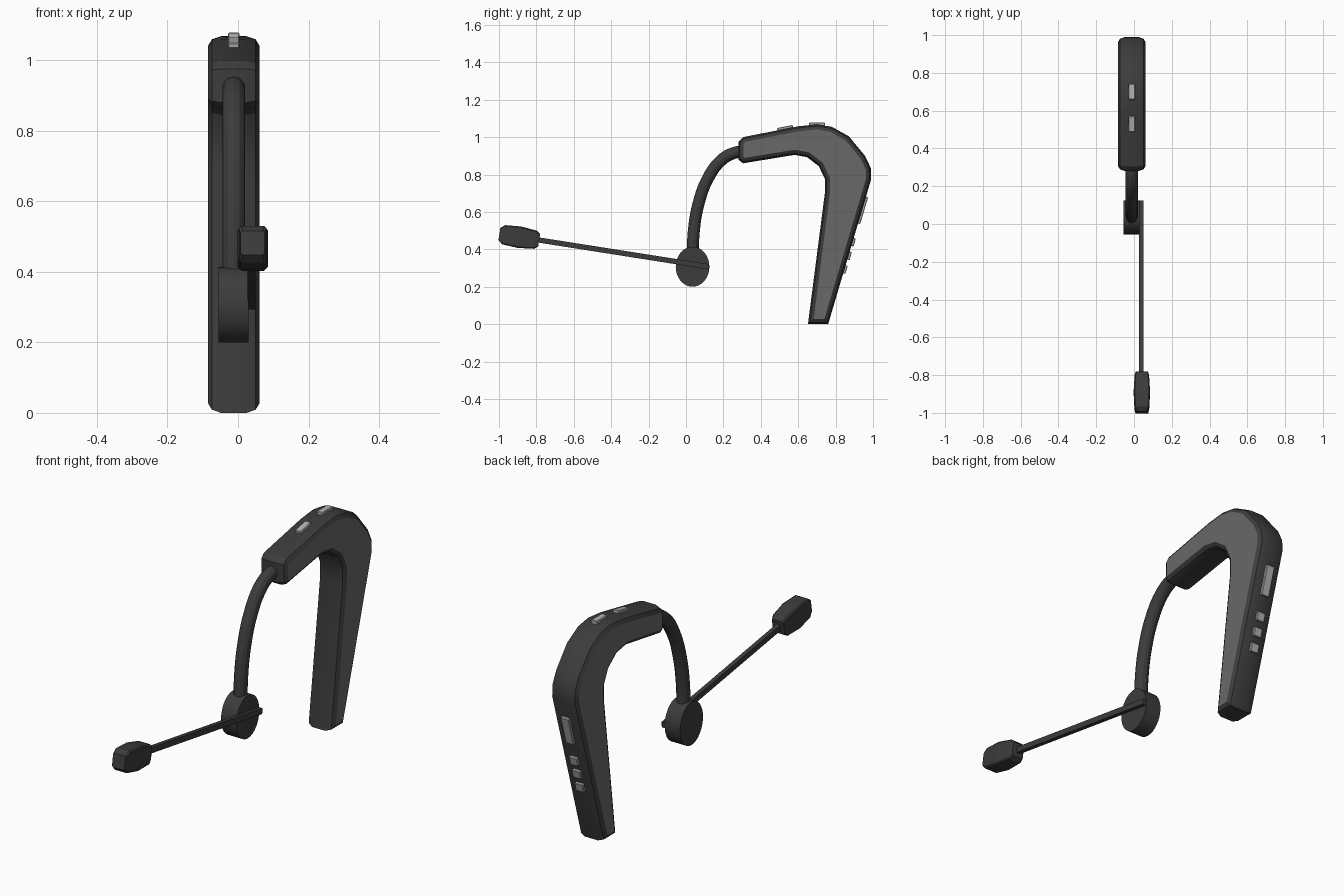
import bpy, bmesh, math
from mathutils import Vector

if "Cube" in bpy.data.objects:
    bpy.data.objects.remove(bpy.data.objects["Cube"])

CX = -0.012  # mid-plane of the ear hook


def material(name, v):
    m = bpy.data.materials.new(name)
    m.diffuse_color = (v, v, v, 1)
    m.use_nodes = True
    m.node_tree.nodes["Principled BSDF"].inputs["Base Color"].default_value = m.diffuse_color
    return m


DARK, PANEL, BUTTON = material("dark", 0.045), material("panel", 0.14), material("button", 0.45)


def finish(ob, mat, smooth=True):
    ob.data.materials.append(mat)
    bpy.ops.object.select_all(action='DESELECT')
    ob.select_set(True)
    bpy.context.view_layer.objects.active = ob
    if smooth:
        bpy.ops.object.shade_smooth_by_angle(angle=math.radians(25))
    return ob


def loft(name, rings, mat, smooth=True, cap_mat=None):
    """Skin a list of equal-length rings and close both ends."""
    bm = bmesh.new()
    vs = [[bm.verts.new(p) for p in r] for r in rings]
    n = len(rings[0])
    for a, b in zip(vs, vs[1:]):
        for i in range(n):
            j = (i + 1) % n
            bm.faces.new((a[i], a[j], b[j], b[i]))
    for cap in (vs[0], vs[-1]):
        bm.faces.new(cap).material_index = 1 if cap_mat else 0
    bmesh.ops.recalc_face_normals(bm, faces=bm.faces)
    me = bpy.data.meshes.new(name)
    bm.to_mesh(me)
    bm.free()
    ob = bpy.data.objects.new(name, me)
    bpy.context.collection.objects.link(ob)
    finish(ob, mat, smooth)
    if cap_mat:
        me.materials.append(cap_mat)
    return ob


def inset(poly, d):
    """Mitred inward offset of a clockwise outline."""
    pts = [Vector(p) for p in poly]
    out = []
    for i, p in enumerate(pts):
        e0 = (p - pts[i - 1]).normalized()
        e1 = (pts[(i + 1) % len(pts)] - p).normalized()
        n0, n1 = Vector((e0.y, -e0.x)), Vector((e1.y, -e1.x))
        out.append(p + (n0 + n1) * d / (1 + n0.dot(n1)))
    return out


def box(name, loc, size, angle, mat, bevel=0.0):
    bpy.ops.mesh.primitive_cube_add(size=1, location=loc, rotation=(angle, 0, 0))
    ob = bpy.context.object
    ob.name = name
    ob.scale = size
    bpy.ops.object.transform_apply(location=False, rotation=False, scale=True)
    if bevel:
        b = ob.modifiers.new("bevel", 'BEVEL')
        b.width = bevel
        b.segments = 1
    return finish(ob, mat, False)


# Ear hook: side outline (y, z) with chamfered rims and paler side panels
outline = [(0.28, 0.88), (0.28, 0.975), (0.305, 1.0), (0.60, 1.058), (0.70, 1.068),
           (0.78, 1.055), (0.87, 1.005), (0.957, 0.90), (0.988, 0.835), (0.99, 0.775),
           (0.76, 0.0), (0.652, 0.0), (0.743, 0.705), (0.743, 0.775), (0.71, 0.845),
           (0.647, 0.893), (0.58, 0.905), (0.305, 0.86)]
half = [(0.073, 0.027), (0.062, 0.009), (0.036, 0.0)]
section = half + [(-x, d) for x, d in reversed(half)]
loft("ear_hook", [[(CX + x, p.x, p.y) for p in inset(outline, d)] for x, d in section],
     DARK, cap_mat=PANEL)

# Curved neck tube
cu = bpy.data.curves.new("neck_tube", 'CURVE')
cu.dimensions = '3D'
cu.bevel_depth = 0.032
cu.bevel_resolution = 4
cu.use_fill_caps = True
cu.resolution_u = 5
path = [(0.31, 0.925), (0.25, 0.913), (0.185, 0.873), (0.115, 0.775), (0.066, 0.64),
        (0.042, 0.50), (0.036, 0.37)]
sp = cu.splines.new('BEZIER')
sp.bezier_points.add(len(path) - 1)
for bp, (y, z) in zip(sp.bezier_points, path):
    bp.co = (CX, y, z)
    bp.handle_left_type = bp.handle_right_type = 'AUTO'
tube = bpy.data.objects.new("neck_tube", cu)
bpy.context.collection.objects.link(tube)
bpy.context.view_layer.objects.active = tube
tube.select_set(True)
bpy.ops.object.select_all(action='DESELECT')
tube.select_set(True)
bpy.ops.object.convert(target='MESH')
finish(bpy.context.object, DARK)

# Oval pivot disc
disc = [[(x, 0.035 + 0.09 * math.cos(t), 0.307 + 0.107 * math.sin(t))
         for t in (2 * math.pi * i / 32 for i in range(32))] for x in (-0.055, 0.03)]
loft("pivot_disc", disc, DARK)

# Microphone boom
a, b = Vector((0.038, 0.122, 0.307)), Vector((0.038, -0.82, 0.455))
d = b - a
tilt = math.atan2(d.z, d.y) - math.pi
box("mic_boom", (a + b) / 2, (0.022, d.length, 0.028), tilt, DARK)

# Microphone head: barrel-like block lofted along the boom axis
head = [(-0.108, 0.034, 0.034), (-0.084, 0.039, 0.052), (0.0, 0.0435, 0.058),
        (0.088, 0.038, 0.049), (0.107, 0.032, 0.034)]
c, s = math.cos(tilt), math.sin(tilt)
rings = []
for t, hx, hz in head:
    k = 0.006
    corners = [(hx, hz - k), (hx - k, hz), (k - hx, hz), (-hx, hz - k),
               (-hx, k - hz), (k - hx, -hz), (hx - k, -hz), (hx, k - hz)]
    rings.append([(0.0415 + x, -0.891 + t * c - z * s, 0.465 + t * s + z * c) for x, z in corners])
loft("mic_head", rings, DARK, smooth=False)

# Top buttons
for i, (y, z, ang) in enumerate([(0.53, 1.046, 0.2), (0.70, 1.067, 0.0)]):
    box(f"top_button_{i + 1}", (CX, y, z), (0.033, 0.085, 0.022), ang, BUTTON, 0.003)

# Buttons along the back slope: one long, three small
slope = math.atan2(0.775, 0.23)
for i, (z, length) in enumerate([(0.61, 0.15), (0.44, 0.045), (0.367, 0.045), (0.293, 0.045)]):
    box(f"back_button_{i + 1}", (CX, 0.76 + 0.23 * z / 0.775, z),
        (0.045, length, 0.024), slope, BUTTON, 0.003)
